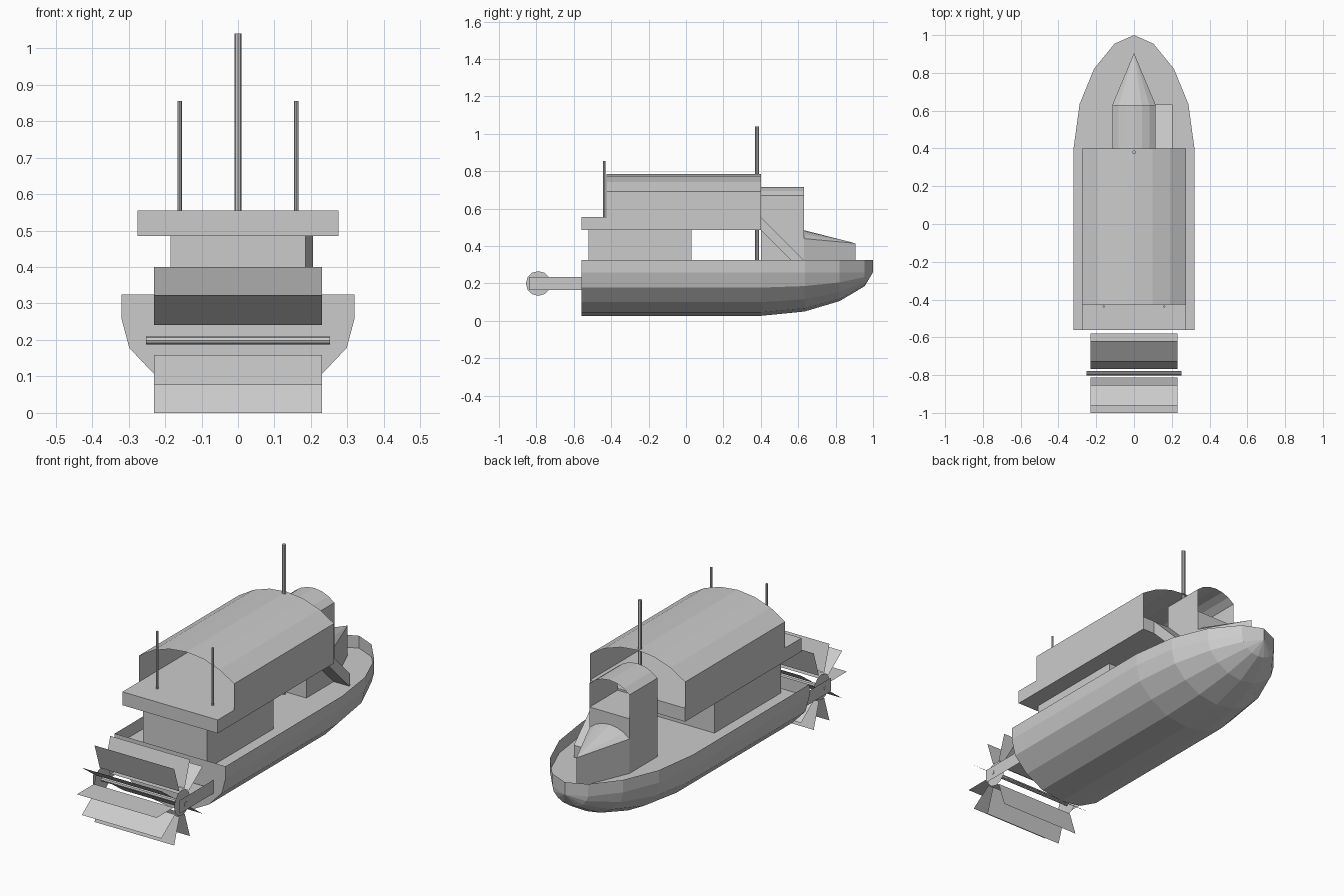
import bpy, bmesh, math

if "Cube" in bpy.data.objects:
    bpy.data.objects.remove(bpy.data.objects["Cube"])


def mesh_object(name, verts, faces, merge=True):
    mesh = bpy.data.meshes.new(name)
    bm = bmesh.new()
    vs = [bm.verts.new(v) for v in verts]
    for f in faces:
        bm.faces.new([vs[i] for i in f])
    if merge:
        bmesh.ops.remove_doubles(bm, verts=bm.verts, dist=0.0005)
    bmesh.ops.recalc_face_normals(bm, faces=bm.faces)
    bm.to_mesh(mesh)
    bm.free()
    obj = bpy.data.objects.new(name, mesh)
    bpy.context.collection.objects.link(obj)
    return obj


def loft(name, rows, extra=()):
    n = len(rows[0])
    verts = [v for r in rows for v in r]
    faces = [(i * n + j, i * n + j + 1, (i + 1) * n + j + 1, (i + 1) * n + j)
             for i in range(len(rows) - 1) for j in range(n - 1)]
    return mesh_object(name, verts, faces + list(extra))


def box(name, x0, x1, y0, y1, z0, z1):
    verts = [(x, y, z) for z in (z0, z1) for x, y in ((x0, y0), (x1, y0), (x1, y1), (x0, y1))]
    return mesh_object(name, verts, [(3, 2, 1, 0), (4, 5, 6, 7)] +
                       [(i, (i + 1) % 4, (i + 1) % 4 + 4, i + 4) for i in range(4)])


def rod(name, loc, radius, length, rot=(0, 0, 0), sides=8):
    bpy.ops.mesh.primitive_cylinder_add(vertices=sides, radius=radius, depth=length,
                                        location=loc, rotation=rot)
    bpy.context.object.name = name
    return bpy.context.object


def arch(half, base, eave, rise, steps=6):
    # walls plus a shallow circular arc, as (x, z) points
    r = (half * half + rise * rise) / (2 * rise)
    a = math.asin(half / r)
    arc = []
    for i in range(steps + 1):
        t = -a + 2 * a * i / steps
        arc.append((r * math.sin(t), eave + rise - r + r * math.cos(t)))
    return [(-half, base)] + arc + [(half, base)]


# Hull: half-round section shrinking towards the bow, with a thin bulwark
DECK, RIM = 0.26, 0.325
half = [(0.32, RIM), (0.32, DECK), (0.298, 0.178), (0.224, 0.1), (0.122, 0.046)]
section = half + [(0, 0.027)] + [(-x, z) for x, z in reversed(half)]
stations = [(-0.56, 1), (0.4, 1), (0.635, 0.9), (0.822, 0.66), (0.955, 0.32), (1.0, 0)]
rows = [[(x * s, y, z if z > DECK else DECK + (z - DECK) * s) for x, z in section]
        for y, s in stations]
loft("hull", rows, [tuple(range(len(section)))])

# Deck inside the bulwark
right = [(0.32 * s, y, DECK) for y, s in stations]
left = [(-x, y, z) for x, y, z in reversed(right[:-1])]
outline = right + left
mesh_object("deck", outline, [tuple(range(len(outline)))])

# Lower cabin and upper deck slab
box("lower_cabin", -0.185, 0.185, -0.52, 0.03, DECK, 0.485)
box("upper_deck", -0.275, 0.275, -0.56, 0.4, 0.485, 0.555)

# Open-ended vaulted roof
profile = arch(0.275, 0.555, 0.692, 0.093)
loft("vaulted_roof", [[(x, y, z) for x, z in profile] for y in (-0.425, 0.4)])

# Pilothouse: closed base and open-ended vaulted top
box("pilothouse_base", -0.115, 0.115, 0.4, 0.63, DECK, 0.545)
profile = arch(0.115, 0.545, 0.67, 0.046)
loft("pilothouse_top", [[(x, y, z) for x, z in profile] for y in (0.4, 0.63)])

# Pointed foredeck house
profile = arch(0.115, DECK, 0.44, 0.045)
base_row = [(x, 0.63, z) for x, z in profile]
tip_row = [(0, 0.905, DECK if z == DECK else 0.415) for x, z in profile]
loft("foredeck_house", [base_row, tip_row])

# Boarding ramp beside the pilothouse
side = [(0.4, 0.555), (0.632, 0.323), (0.632, DECK), (0.625, DECK), (0.4, 0.485)]
n = len(side)
mesh_object("ramp", [(x, y, z) for x in (0.115, 0.205) for y, z in side],
            [tuple(range(n)), tuple(range(n, 2 * n))] +
            [(i, (i + 1) % n, (i + 1) % n + n, i + n) for i in range(n)])

# Poles
rod("main_mast", (0, 0.38, (DECK + 1.04) / 2), 0.01, 1.04 - DECK)
for s, label in ((-1, "left"), (1, "right")):
    rod("flag_pole_" + label, (s * 0.16, -0.437, 0.705), 0.006, 0.3)

# Paddle wheel: ten flat blades, axle, hub discs and support arms
CY, CZ = -0.79, 0.2
verts, faces = [], []
for k in range(10):
    a = math.tau * k / 10
    for r, x in ((0.07, -0.23), (0.07, 0.23), (0.21, 0.23), (0.21, -0.23)):
        verts.append((x, CY + r * math.cos(a), CZ + r * math.sin(a)))
    faces.append(tuple(range(4 * k, 4 * k + 4)))
mesh_object("paddle_blades", verts, faces, merge=False)
rod("paddle_axle", (0, CY, CZ - 0.001), 0.011, 0.505, (0, math.pi / 2, 0))
for s, label in ((-1, "left"), (1, "right")):
    ring = [(s * 0.23, CY + 0.066 * math.cos(math.tau * i / 12),
             CZ + 0.066 * math.sin(math.tau * i / 12)) for i in range(12)]
    mesh_object("paddle_hub_" + label, ring, [tuple(range(12))])
    mesh_object("paddle_arm_" + label,
                [(s * 0.25, y, z) for y, z in ((-0.84, 0.165), (-0.56, 0.165), (-0.56, 0.235), (-0.84, 0.235))],
                [(0, 1, 2, 3)])
